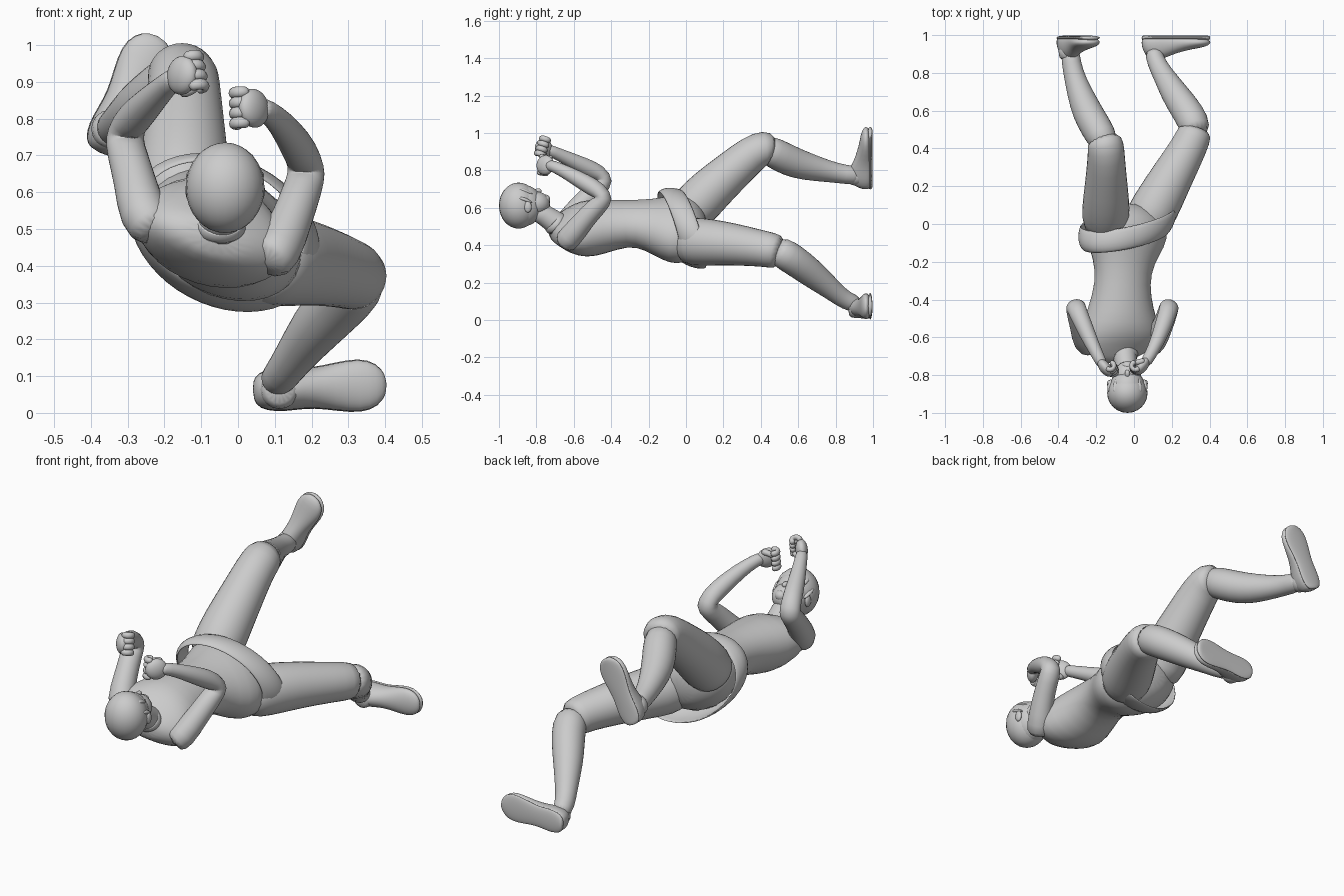
import bpy, bmesh, math
from mathutils import Vector, Matrix

N = 16


def finish(name, bm, sub=1, thick=0):
    bmesh.ops.recalc_face_normals(bm, faces=bm.faces)
    me = bpy.data.meshes.new(name)
    bm.to_mesh(me)
    bm.free()
    me.shade_smooth()
    ob = bpy.data.objects.new(name, me)
    bpy.context.collection.objects.link(ob)
    if thick:
        ob.modifiers.new("Thickness", 'SOLIDIFY').thickness = thick
    if sub:
        m = ob.modifiers.new("Smooth", 'SUBSURF')
        m.levels = m.render_levels = sub
    return ob


def loft(name, secs, n=N, ref=(1, 0, 0), caps=True, thick=0, normal=None, flat_y=None, sub=1):
    """Sections: x, y, z, radius[, second radius, roll in degrees]."""
    bm = bmesh.new()
    pts = [Vector(s[:3]) for s in secs]
    rings = []
    for i, s in enumerate(secs):
        t = Vector(normal) if normal else pts[min(i + 1, len(pts) - 1)] - pts[max(i - 1, 0)]
        t.normalize()
        side = Vector(ref)
        side = (side - t * side.dot(t)).normalized()
        up = side.cross(t)
        r1 = s[3] * 1.025
        r2 = (s[4] if len(s) > 4 else s[3]) * 1.025
        a0 = math.radians(s[5]) if len(s) > 5 else 0
        u = side * math.cos(a0) + up * math.sin(a0)
        v = up * math.cos(a0) - side * math.sin(a0)
        ring = []
        for k in range(n):
            a = 2 * math.pi * k / n
            p = pts[i] + u * r1 * math.cos(a) + v * r2 * math.sin(a)
            if flat_y is not None:
                p.y = min(p.y, flat_y)
            ring.append(bm.verts.new(p))
        rings.append(ring)
    for a, b in zip(rings, rings[1:]):
        for k in range(n):
            bm.faces.new((a[k], a[(k + 1) % n], b[(k + 1) % n], b[k]))
    if caps:
        bm.faces.new(rings[0])
        bm.faces.new(rings[-1])
    return finish(name, bm, sub, thick)


def ball(name, c, r, rot=None):
    bm = bmesh.new()
    bmesh.ops.create_uvsphere(bm, u_segments=24, v_segments=16, radius=1)
    m = Matrix.Translation(c) @ (rot or Matrix()) @ Matrix.Diagonal((*r, 1))
    bm.transform(m)
    return finish(name, bm, 0)


# torso, twisted between shoulders and hips
loft("torso", [
    (-.06, -.73, .475, .08, .045, -14), (-.07, -.69, .475, .16, .07, -16),
    (-.075, -.63, .478, .215, .11, -17), (-.072, -.55, .485, .215, .148, -17),
    (-.07, -.45, .50, .175, .143, -18), (-.06, -.31, .52, .145, .118, -20),
    (-.055, -.2, .51, .165, .13, -24), (-.045, -.1, .495, .22, .162, -28),
    (-.04, -.01, .48, .24, .17, -30), (-.035, .06, .465, .18, .13, -30),
    (-.035, .11, .46, .08, .06, -30)])
# loose flared band around the hips
loft("hip_band", [
    (-.045, -.095, .505, .235, .172, -28), (-.042, -.06, .50, .264, .192, -29),
    (-.036, -.01, .492, .278, .202, -30), (-.032, .04, .485, .27, .198, -30)],
    n=24, caps=False, thick=.01, normal=(-.15, 1, .25))

# neck, collar and head
loft("neck", [(-.055, -.64, .48, .075), (-.05, -.70, .52, .062),
              (-.04, -.76, .565, .055), (-.035, -.83, .60, .055)])
loft("collar", [(-.052, -.69, .508, .076, .066), (-.048, -.715, .53, .065, .062)],
     caps=False, thick=.008)
ball("head", (-.035, -.875, .612), (.096, .11, .112))
ball("jaw", (-.035, -.805, .622), (.072, .078, .066))
ball("chin", (-.035, -.752, .645), (.03, .026, .026))
ball("hair", (-.035, -.895, .612), (.107, .105, .123))
loft("nose", [(-.035, -.825, .678, .009), (-.035, -.80, .690, .014),
              (-.035, -.785, .695, .014), (-.035, -.775, .68, .011)], n=8)
for s in (-1, 1):
    ball("ear", (-.035 + s * .096, -.845, .605), (.012, .02, .03))
    ball("eye", (-.035 + s * .034, -.83, .680), (.018, .01, .008))
    # fringe locks
    for x, y, z in [(.02, -.81, .683), (.06, -.815, .672), (.09, -.82, .625)]:
        loft("fringe_lock", [(-.035 + s * x * .85, -.90, z + .03, .028, .014),
                             (-.035 + s * x, -.855, z + .018, .022, .012),
                             (-.035 + s * x, y, z, .004, .004)], n=8)

# arms
loft("left_arm", [
    (-.215, -.66, .485, .06), (-.26, -.625, .535, .068), (-.28, -.55, .63, .056),
    (-.302, -.475, .705, .054), (-.31, -.43, .748, .052), (-.298, -.465, .785, .049),
    (-.265, -.54, .82, .046), (-.225, -.63, .862, .038), (-.185, -.71, .90, .030),
    (-.165, -.75, .915, .03)])
loft("right_arm", [
    (.075, -.66, .405, .06), (.108, -.625, .435, .066), (.148, -.55, .53, .055),
    (.176, -.475, .61, .053), (.188, -.43, .652, .051), (.18, -.465, .69, .048),
    (.155, -.54, .735, .046), (.12, -.63, .785, .037), (.08, -.705, .822, .030),
    (.055, -.745, .83, .03)])


# clenched hands
def fist(name, c, f, p):
    c, f, p = Vector(c), Vector(f).normalized(), Vector(p)
    p = (p - f * p.dot(f)).normalized()
    s = f.cross(p)
    rot = Matrix((f, s, p)).transposed().to_4x4()
    ball(name + "_palm", c, (.055, .053, .03), rot)
    for i in range(4):
        b = c + s * (i - 1.5) * .028
        path = [b + f * .02, b + f * .045 + p * .008, b + f * .05 + p * .032,
                b + f * .028 + p * .05, b + f * .006 + p * .035]
        loft(name + "_finger", [(*q, .0165) for q in path], n=8, ref=s)
    b = c - s * .042
    loft(name + "_thumb", [(*(b - f * .03), .017), (*(b + p * .025), .017),
                           (*(b + f * .025 + p * .045 + s * .02), .012)], n=8, ref=s)


fist("left_hand", (-.152, -.762, .918), (.5, -.6, .3), (.6, .6, -.1))
fist("right_hand", (.043, -.752, .828), (-.6, -.75, .1), (-.75, .6, -.1))

# trouser legs down to the knees
loft("left_thigh", [
    (-.15, -.03, .53, .11), (-.15, .04, .60, .128), (-.148, .13, .695, .122),
    (-.147, .25, .80, .108), (-.147, .36, .895, .098), (-.149, .42, .922, .096),
    (-.165, .458, .905, .09)])
loft("right_thigh", [
    (.04, -.03, .42, .11), (.085, .04, .42, .13), (.135, .13, .415, .125),
    (.20, .25, .405, .113), (.27, .37, .388, .1), (.315, .46, .373, .093),
    (.327, .51, .36, .088)])
# lower legs
loft("left_shin", [
    (-.145, .40, .925, .07), (-.175, .47, .895, .082), (-.225, .55, .852, .083),
    (-.268, .64, .822, .076), (-.31, .76, .795, .057), (-.332, .85, .778, .05),
    (-.34, .94, .77, .05)])
loft("right_shin", [
    (.33, .47, .385, .075), (.317, .54, .345, .084), (.265, .62, .29, .08),
    (.215, .69, .235, .073), (.155, .79, .155, .055), (.115, .86, .098, .048),
    (.098, .93, .08, .046)])


# shoes with flat soles facing back
def shoe(name, heel, toe):
    h, t = Vector((heel[0], 0, heel[1])), Vector((toe[0], 0, toe[1]))
    prof = [(0, .022, .03), (.04, .048, .085), (.17, .059, .112), (.3, .056, .108),
            (.45, .053, .082), (.62, .064, .063), (.8, .073, .05), (.93, .058, .042),
            (1, .022, .025)]
    secs, sole = [], []
    for k, w, hgt in prof:
        q = h.lerp(t, k)
        secs.append((q.x, .98 - .018, q.z, hgt - .018, w))
        sole.append((q.x, .985, q.z, .012, w * 1.03))
    d = (t - h).normalized()
    loft(name + "_upper", secs, ref=(0, 1, 0), normal=d, flat_y=.985)
    loft(name + "_sole", sole, ref=(0, 1, 0), normal=d)
    # ankle cuff
    a = h.lerp(t, .2)
    loft(name + "_cuff", [(a.x, .865, a.z, .046), (a.x, .90, a.z, .053),
                          (a.x, .95, a.z, .056)])


shoe("left_shoe", (-.378, .708), (-.218, 1.025))
shoe("right_shoe", (.04, .06), (.405, .078))
